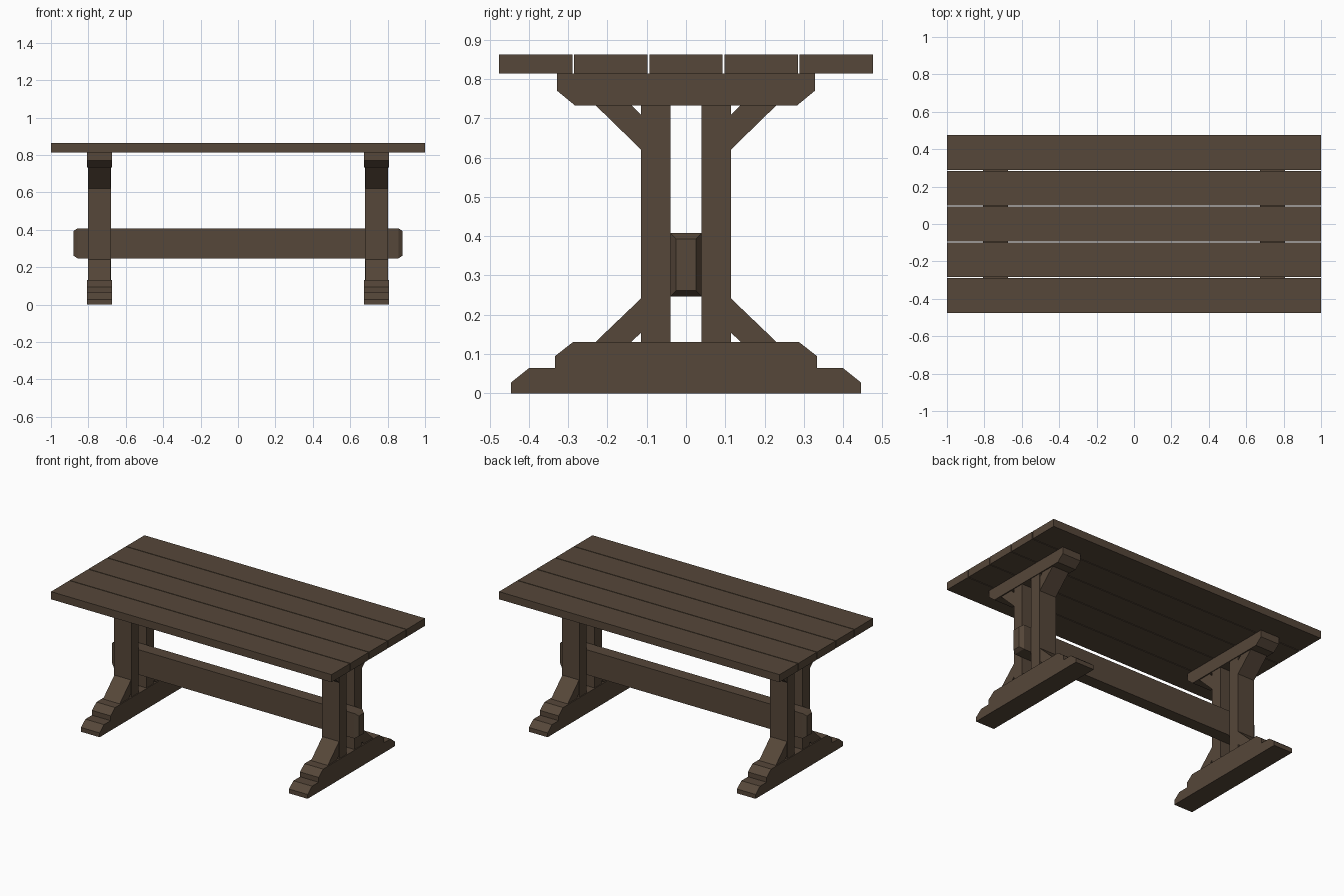
import bpy, bmesh

if "Cube" in bpy.data.objects:
    bpy.data.objects.remove(bpy.data.objects["Cube"])

wood = bpy.data.materials.new("dark_brown_wood")
wood.diffuse_color = (0.093, 0.063, 0.041, 1)
wood.use_nodes = True
wood.node_tree.nodes["Principled BSDF"].inputs["Base Color"].default_value = wood.diffuse_color


def finish(name, bm):
    bmesh.ops.recalc_face_normals(bm, faces=bm.faces)
    me = bpy.data.meshes.new(name)
    bm.to_mesh(me)
    bm.free()
    me.materials.append(wood)
    ob = bpy.data.objects.new(name, me)
    bpy.context.collection.objects.link(ob)
    return ob


def box(name, x0, x1, y0, y1, z0, z1):
    bm = bmesh.new()
    bmesh.ops.create_cube(bm, size=1)
    for v in bm.verts:
        v.co = (x1 if v.co.x > 0 else x0, y1 if v.co.y > 0 else y0,
                z1 if v.co.z > 0 else z0)
    return finish(name, bm)


def extrude_x(name, profile, x0, x1):
    """Extrude a (y, z) outline along x."""
    bm = bmesh.new()
    face = bm.faces.new([bm.verts.new((x0, y, z)) for y, z in profile])
    new = bmesh.ops.extrude_face_region(bm, geom=[face])["geom"]
    bmesh.ops.translate(bm, vec=(x1 - x0, 0, 0),
                        verts=[g for g in new if isinstance(g, bmesh.types.BMVert)])
    return finish(name, bm)


def mirrored(half):
    """Complete a half outline (y > 0) across y = 0."""
    return half + [(-y, z) for y, z in reversed(half)]


# Tabletop planks with narrow gaps
pitch, width = 0.1912, 0.1865
for i in range(5):
    y = (i - 2) * pitch
    box(f"top_plank_{i + 1}", -1, 1, y - width / 2, y + width / 2, 0.814, 0.863)

foot = mirrored([(0.445, 0), (0.445, 0.028), (0.40, 0.064), (0.333, 0.064),
                 (0.333, 0.095), (0.287, 0.131)])
cap = mirrored([(0.283, 0.733), (0.328, 0.770), (0.328, 0.814)])

for side, s in (("left", -1), ("right", 1)):
    # Stepped foot and chamfered top bearer
    extrude_x(f"{side}_foot", foot, s * 0.675, s * 0.808)
    extrude_x(f"{side}_top_bearer", cap, s * 0.675, s * 0.808)
    for end, t in (("front", -1), ("back", 1)):
        # Twin posts
        ys = sorted((t * 0.04, t * 0.115))
        box(f"{side}_{end}_post", *sorted((s * 0.68, s * 0.803)), *ys, 0.131, 0.733)
        # Diagonal braces
        upper = [(0.115, 0.621), (0.23, 0.733), (0.139, 0.733), (0.115, 0.709)]
        lower = [(0.115, 0.241), (0.23, 0.131), (0.139, 0.131), (0.115, 0.154)]
        for pos, prof in (("upper", upper), ("lower", lower)):
            extrude_x(f"{side}_{end}_{pos}_brace", [(t * y, z) for y, z in prof],
                      s * 0.682, s * 0.801)

# Long stretcher with chamfered ends
bm = bmesh.new()
rings = []
for x, c in ((-0.88, 0.015), (-0.858, 0), (0.858, 0), (0.88, 0.015)):
    y, z0, z1 = 0.04 - c, 0.247 + c, 0.408 - c
    rings.append([bm.verts.new((x, *p)) for p in ((-y, z0), (y, z0), (y, z1), (-y, z1))])
for a, b in zip(rings, rings[1:]):
    for k in range(4):
        n = (k + 1) % 4
        bm.faces.new((a[k], a[n], b[n], b[k]))
bm.faces.new(rings[0])
bm.faces.new(rings[-1])
finish("stretcher", bm)
